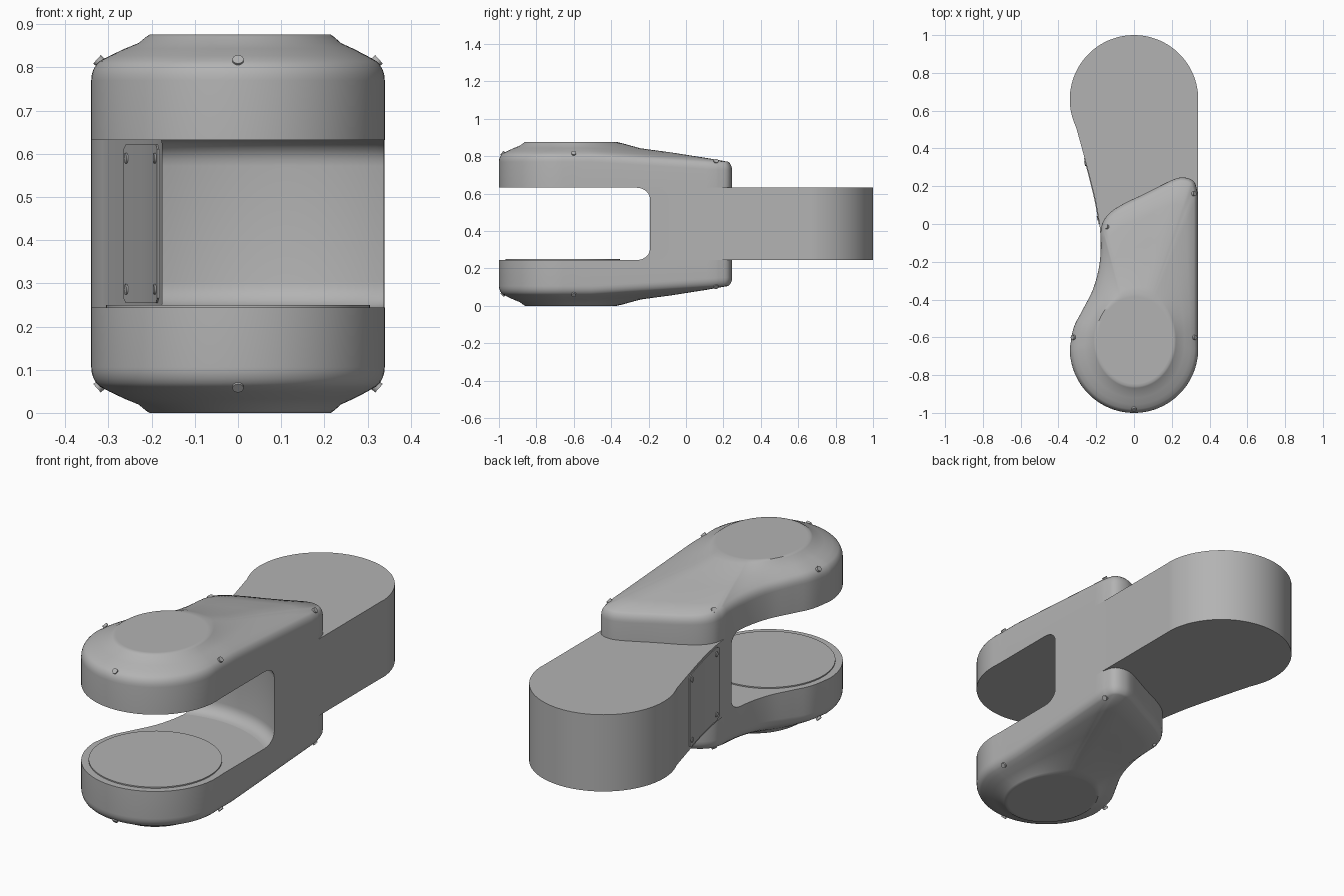
import bpy, bmesh, math
from mathutils import Vector

if "Cube" in bpy.data.objects:
    bpy.data.objects.remove(bpy.data.objects["Cube"], do_unlink=True)

MID = 0.438      # height of the mirror plane
GAP = 0.194      # half the arm thickness
R = 0.34         # radius of both joint ends
END = 0.66       # distance of joint centres from the middle
SIDE = 0.338     # straight flank

grey = bpy.data.materials.new("light grey")
grey.use_nodes = True
grey.diffuse_color = (0.45, 0.45, 0.45, 1)
grey.node_tree.nodes["Principled BSDF"].inputs["Base Color"].default_value = (0.45, 0.45, 0.45, 1)


def catmull(pts, steps=8):
    p = [Vector(q) for q in pts]
    p = [2 * p[0] - p[1]] + p + [2 * p[-1] - p[-2]]
    out = []
    for a, b, c, d in zip(p, p[1:], p[2:], p[3:]):
        for i in range(steps):
            t = i / steps
            out.append(0.5 * (2 * b + (c - a) * t + (2 * a - 5 * b + 4 * c - d) * t ** 2
                              + (3 * b - a - 3 * c + d) * t ** 3))
    return out + [p[-2]]


def arc(cy, r, a0, a1, n):
    return [Vector((r * math.cos(a), cy + r * math.sin(a)))
            for a in (math.radians(a0 + (a1 - a0) * i / n) for i in range(n + 1))]


def finish(name, bm, angle=40):
    bmesh.ops.recalc_face_normals(bm, faces=bm.faces)
    mesh = bpy.data.meshes.new(name)
    bm.to_mesh(mesh)
    bm.free()
    mesh.materials.append(grey)
    ob = bpy.data.objects.new(name, mesh)
    bpy.context.collection.objects.link(ob)
    bpy.ops.object.select_all(action='DESELECT')
    ob.select_set(True)
    bpy.context.view_layer.objects.active = ob
    bpy.ops.object.shade_smooth_by_angle(angle=math.radians(angle))
    return ob


def loft(name, rings):
    bm = bmesh.new()
    rows = [[bm.verts.new(v) for v in ring] for ring in rings]
    n = len(rows[0])
    for lo, hi in zip(rows, rows[1:]):
        for i in range(n):
            j = (i + 1) % n
            bm.faces.new((lo[i], lo[j], hi[j], hi[i]))
    bm.faces.new(rows[0])
    bm.faces.new(rows[-1])
    return finish(name, bm)


def disc(name, pos, normal, r, depth, sides=16):
    bm = bmesh.new()
    bmesh.ops.create_cone(bm, cap_ends=True, segments=sides, radius1=r, radius2=r, depth=depth)
    ob = finish(name, bm)
    ob.location = pos
    ob.rotation_mode = 'QUATERNION'
    ob.rotation_quaternion = Vector(normal).to_track_quat('Z', 'Y')
    return ob


# Curved waist on the narrow side, as x over y
waist = catmull([(-0.34, -0.66), (-0.32, -0.55), (-0.275, -0.46), (-0.215, -0.34), (-0.181, -0.2),
                 (-0.178, -0.05), (-0.2, 0.1), (-0.23, 0.23), (-0.27, 0.38), (-0.306, 0.51)])


def waist_x(y):
    for a, b in zip(waist, waist[1:]):
        if a.y <= y <= b.y:
            return a.x + (b.x - a.x) * (y - a.y) / (b.y - a.y)
    return waist[-1].x


def waist_run(y0, y1, n):
    ys = [y0 + (y1 - y0) * i / n for i in range(n + 1)]
    return [Vector((waist_x(y), y)) for y in ys]


# Arm: rounded back end, hollow cylindrical front wall with fillets
def arm_outline(r):
    right = math.asin(math.sqrt(1 - (SIDE / r) ** 2))
    y_left = 0.0
    for _ in range(12):
        y_left = -END + math.sqrt(r * r - waist_x(y_left) ** 2)
    left = math.atan2(y_left + END, waist_x(y_left))
    front = arc(-END, r, math.degrees(right), math.degrees(left), 24)
    return front[:-1] + waist_run(y_left, 0.51, 24) + arc(END, R, 206, 0, 56)[1:-1] + [Vector((SIDE, END))]


levels = []
for i in range(7):
    a = math.pi / 2 * i / 6
    levels.append((-GAP + 0.06 * (1 - math.cos(a)), 0.517 + 0.06 * math.sin(a)))
levels += [(-z, r) for z, r in reversed(levels)]
loft("arm", [[(p.x, p.y, MID + z) for p in arm_outline(r)] for z, r in levels])

# Fork prongs: flat inner face, upright wall, rounded shoulder, crown rising to a flat oval
back_edge = catmull([(-0.178, -0.05), (-0.165, 0.01), (-0.125, 0.062), (-0.05, 0.11), (0.06, 0.162),
                     (0.2, 0.232), (0.265, 0.246), (0.318, 0.224), (SIDE, 0.16)], 5)
flank = [Vector((SIDE, 0.16 - 0.82 * i / 16)) for i in range(1, 16)]
outline = arc(-END, R, 0, -180, 48)[:-1] + waist_run(-END, -0.05, 24)[:-1] + back_edge + flank
COUNT = len(outline)
CAP = Vector((0.005, -0.615))


def inward(i):
    t = outline[(i + 1) % COUNT] - outline[i - 1]
    return Vector((t.y, -t.x)).normalized()


def shoulder(y):
    return 0.377 - 0.045 * min(1, max(0, (y + 0.5) / 0.7))


def cap_point(p):
    d = (p - CAP).normalized()
    return CAP + d / math.sqrt((d.x / 0.21) ** 2 + (d.y / 0.245) ** 2)


def prong(name, side):
    rings = [[(p, GAP) for p in outline]]
    for deg in (0, 15, 30, 45, 60):
        a = math.radians(deg)
        rings.append([(p + inward(i) * 0.04 * (1 - math.cos(a)),
                       shoulder(p.y) - 0.045 + 0.052 * math.sin(a)) for i, p in enumerate(outline)])
    edge = rings[-1]
    for t, f in ((0.2, 0.2), (0.5, 0.47), (0.77, 0.68), (0.93, 0.92), (1, 1)):
        rings.append([(q.lerp(cap_point(p), t), z + (MID - z) * f)
                      for p, (q, z) in zip(outline, edge)])
    rings.append([(CAP + (q - CAP) * 0.94, z) for q, z in rings[-1]])
    loft(name, [[(q.x, q.y, MID + side * z) for q, z in ring] for ring in rings])


screws = [(0, -0.98, 0, -1), (-0.322, -0.6, -1, 0), (0.322, -0.6, 1, 0),
          (-0.145, -0.015, -0.9, 0.4), (0.318, 0.16, 1, 0.2)]
for label, side in (("upper", 1), ("lower", -1)):
    prong(label + "_prong", side)
    # Screw heads around the crown
    for k, (x, y, nx, ny) in enumerate(screws):
        disc(f"{label}_screw_{k + 1}", (x, y, MID + side * shoulder(y)),
             (nx, ny, side * 0.9), 0.013, 0.012)

# Bearing plate on the lower prong
disc("bearing_plate", (0, -END, MID - GAP + 0.002), (0, 0, 1), 0.306, 0.008, 64)

# Thin cover on the waist, with a screw in each corner
run = waist_run(0.0, 0.35, 16)
bm = bmesh.new()
grid = []
for i, p in enumerate(run):
    t = run[min(i + 1, 16)] - run[max(i - 1, 0)]
    n = Vector((-t.y, t.x)).normalized()
    h = 0.172 if i in (0, 16) else 0.184
    inner, outer = p - n * 0.003, p + n * 0.004
    grid.append([bm.verts.new((q.x, q.y, MID + z))
                 for q, z in ((inner, -h), (outer, -h), (outer, h), (inner, h))])
for a, b in zip(grid, grid[1:]):
    for k in range(4):
        m = (k + 1) % 4
        bm.faces.new((a[k], a[m], b[m], b[k]))
bm.faces.new(grid[0])
bm.faces.new(grid[-1])
finish("waist_cover", bm, 30)

for y in (0.03, 0.32):
    for s in (-1, 1):
        slope = (waist_x(y + 0.02) - waist_x(y - 0.02)) / 0.04
        disc("cover_screw", (waist_x(y) - 0.003, y, MID + s * 0.152), (-1, slope, 0), 0.012, 0.01)
